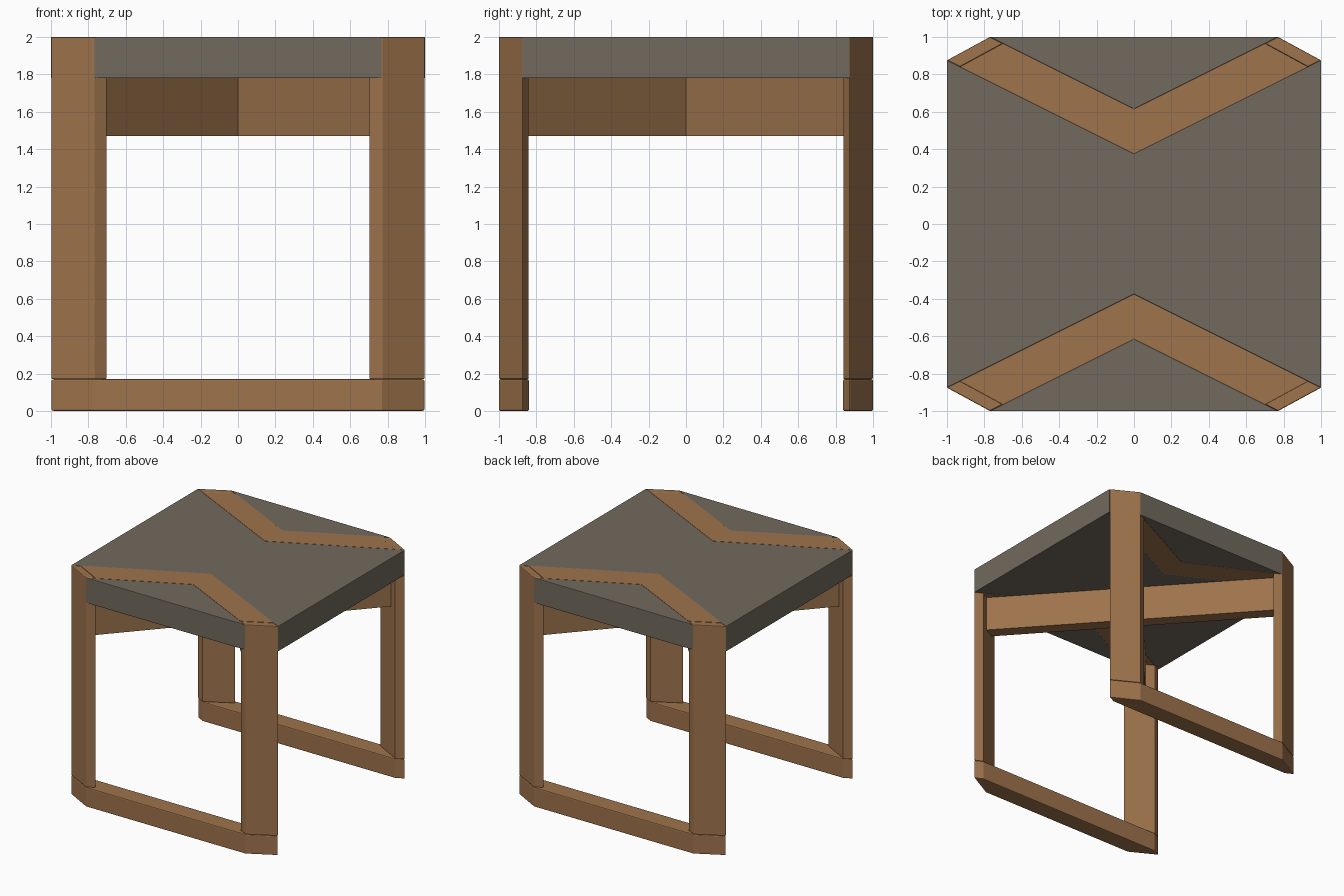
import bpy, bmesh

if "Cube" in bpy.data.objects:
    bpy.data.objects.remove(bpy.data.objects["Cube"])


def material(name, rgb):
    m = bpy.data.materials.new(name)
    m.diffuse_color = (*rgb, 1)
    m.use_nodes = True
    m.node_tree.nodes["Principled BSDF"].inputs["Base Color"].default_value = m.diffuse_color
    return m


wood = material("warm wood", (0.34, 0.172, 0.072))
cushion = material("grey brown seat", (0.168, 0.143, 0.11))


def prism(name, pts, z0, z1, mat, bevel=0.0):
    """Extrude a plan outline from z0 to z1."""
    bm = bmesh.new()
    face = bm.faces.new([bm.verts.new((x, y, z0)) for x, y in pts])
    up = bmesh.ops.extrude_face_region(bm, geom=[face])["geom"]
    for v in up:
        if isinstance(v, bmesh.types.BMVert):
            v.co.z = z1
    bmesh.ops.recalc_face_normals(bm, faces=bm.faces)
    me = bpy.data.meshes.new(name)
    bm.to_mesh(me)
    bm.free()
    me.materials.append(mat)
    ob = bpy.data.objects.new(name, me)
    bpy.context.collection.objects.link(ob)
    if bevel:
        b = ob.modifiers.new("soft edges", "BEVEL")
        b.width = bevel
        b.segments = 2
    return ob


SEAT, TOP, RAIL = 1.78, 2.0, 0.17

# central seat panel, notched by the two V strips
prism("seat_panel", [(-1, -.875), (0, -.375), (1, -.875),
                     (1, .875), (0, .375), (-1, .875)], SEAT, TOP, cushion, .004)

for side, s in (("front", 1), ("back", -1)):
    def plan(pts):
        return [(x, y * s) for x, y in pts]

    # triangular seat panel outside the V
    prism(side + "_seat_triangle", plan([(-.77, -1), (.77, -1), (0, -.615)]),
          SEAT, TOP, cushion, .004)
    # V-shaped wooden strip through the seat
    prism(side + "_v_strip", plan([(-.93, -.84), (-.70, -.965), (0, -.615),
                                   (.70, -.965), (.93, -.84), (0, -.375)]),
          SEAT, TOP, wood)
    # floor rail joining two legs
    prism(side + "_floor_rail", plan([(-1, -.875), (-.77, -1), (.77, -1), (1, -.875),
                                      (.93, -.84), (-.93, -.84)]), 0, RAIL, wood, .008)
    # angled corner legs
    for end, e in (("left", 1), ("right", -1)):
        prism(f"{side}_{end}_leg",
              [(x * e, y) for x, y in plan([(-1, -.875), (-.77, -1),
                                            (-.70, -.965), (-.93, -.84)])],
              RAIL, TOP, wood, .006)

# crossed diagonal beams under the seat, ending on the inner leg faces
for name, e in (("beam_a", 1), ("beam_b", -1)):
    a, b = (-.865, -.875), (-.765, -.93)
    pts = [a, b, (-a[0], -a[1]), (-b[0], -b[1])]
    prism("cross_" + name, [(x * e, y) for x, y in pts], 1.47, SEAT, wood)
